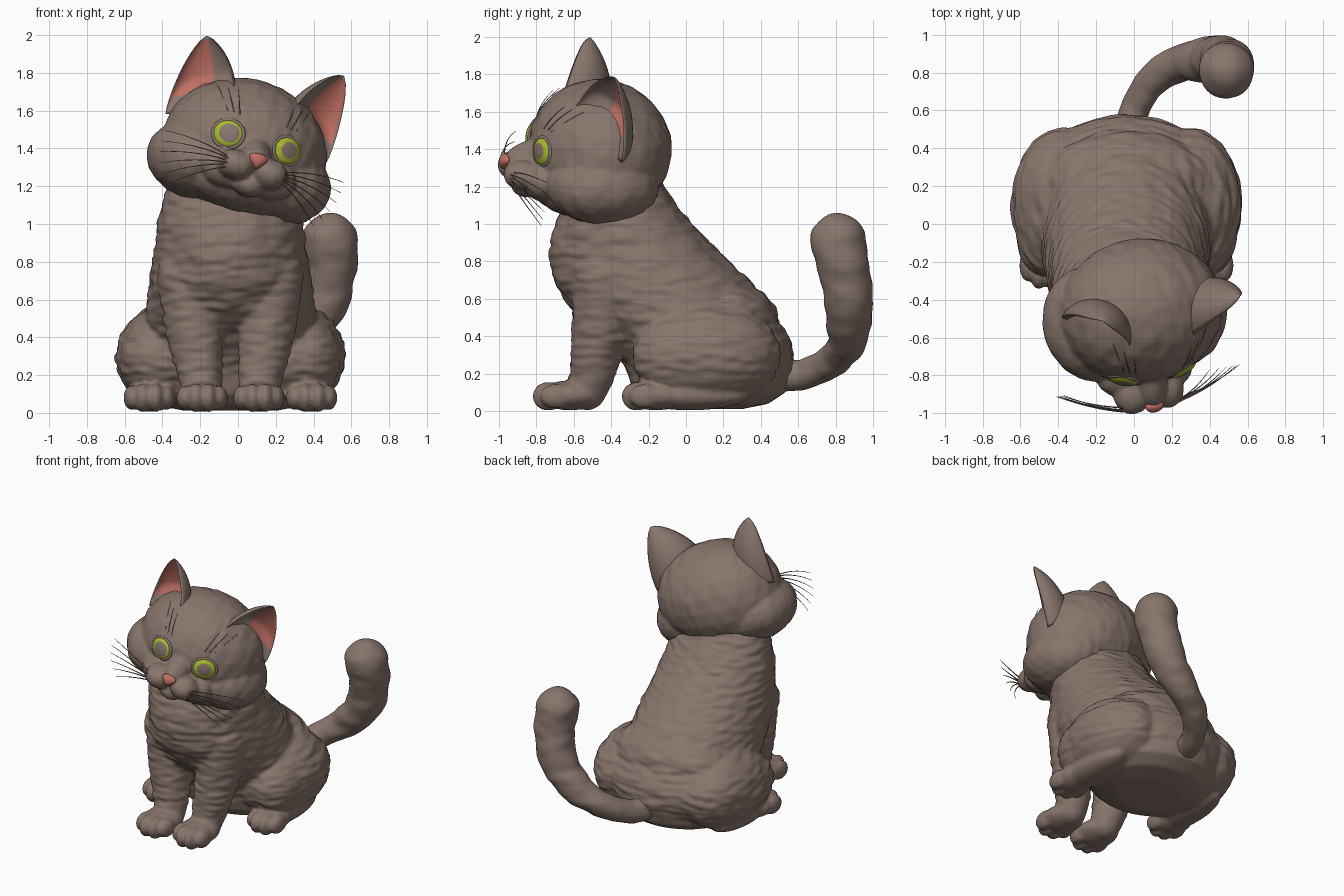
import bpy, bmesh, math
from mathutils import Matrix, Vector, noise
from mathutils.bvhtree import BVHTree

if "Cube" in bpy.data.objects:
    bpy.data.objects.remove(bpy.data.objects["Cube"])


def material(name, rgb):
    m = bpy.data.materials.new(name)
    m.diffuse_color = (*rgb, 1)
    m.use_nodes = True
    m.node_tree.nodes["Principled BSDF"].inputs["Base Color"].default_value = m.diffuse_color
    return m


FUR = material("grey brown fur", (0.245, 0.178, 0.149))
GREEN = material("green iris", (0.40, 0.50, 0.03))
PINK = material("pink skin", (0.52, 0.16, 0.125))
CX = -0.04                                        # symmetry plane of the body
HEAD = (Matrix.Translation((0.035, -0.46, 1.40))  # head is turned and tilted
        @ Matrix.Rotation(math.radians(10), 4, 'Z')
        @ Matrix.Rotation(math.radians(16), 4, 'Y'))


def add_object(name, mesh, mats):
    ob = bpy.data.objects.new(name, mesh)
    bpy.context.collection.objects.link(ob)
    if len(mesh.materials):
        mesh.materials.clear()
    index = [p.material_index for p in mesh.polygons]
    for m in mats:
        mesh.materials.append(m)
    for p, i in zip(mesh.polygons, index):
        p.use_smooth, p.material_index = True, min(i, len(mats) - 1)
    return ob


def from_bmesh(name, bm, mats, matrix=Matrix()):
    bmesh.ops.recalc_face_normals(bm, faces=bm.faces)
    mesh = bpy.data.meshes.new(name)
    bm.to_mesh(mesh)
    bm.free()
    mesh.transform(matrix)
    return add_object(name, mesh, mats)


def ball(bm, c, r, rot_x=0):
    r = (r, r, r) if isinstance(r, (int, float)) else r
    m = (Matrix.Translation(c) @ Matrix.Rotation(math.radians(rot_x), 4, 'X')
         @ Matrix.Diagonal((*r, 1)))
    bmesh.ops.create_icosphere(bm, subdivisions=3, radius=1, matrix=m)


def pair(bm, off, y, z, r, cx=CX, rot_x=0):
    for s in (-1, 1):
        ball(bm, (cx + s * off, y, z), r, rot_x)


def chain(bm, pts, steps=6):
    # tapered limb: balls along a path of (x, y, z, radius)
    for a, b in zip(pts, pts[1:]):
        for i in range(steps + 1):
            p = Vector(a).lerp(Vector(b), i / steps)
            ball(bm, p[:3], p[3])


def fuse(name, bm, voxel, smooth, fur_scale, fur_amp):
    # weld the overlapping pieces into one skin, then raise ridges of fur
    ob = from_bmesh(name, bm, [FUR])
    mod = ob.modifiers.new("weld", 'REMESH')
    mod.mode, mod.voxel_size = 'VOXEL', voxel
    mod = ob.modifiers.new("soften", 'SMOOTH')
    mod.factor, mod.iterations = 0.5, smooth
    dg = bpy.context.evaluated_depsgraph_get()
    mesh = bpy.data.meshes.new_from_object(ob.evaluated_get(dg))
    bpy.data.objects.remove(ob)
    normals = [v.normal.copy() for v in mesh.vertices]
    for v, n in zip(mesh.vertices, normals):
        q = Vector([a * b for a, b in zip(v.co, fur_scale)])
        fade = min(1, max(0, (v.co.z - 0.12) / 0.1)) if name != "head" else 1
        v.co += n * fur_amp * fade * noise.noise(q)
    return add_object(name, mesh, [FUR])


# body: torso lofted from level ellipses (z, front y, back y, half width)
sections = [(1.35, -.55, -.2, .25), (1.2, -.63, -.12, .34), (1.0, -.70, .03, .385),
            (.85, -.72, .18, .405), (.7, -.71, .34, .43), (.55, -.62, .46, .45),
            (.4, -.45, .54, .47), (.25, -.33, .58, .48), (.1, -.28, .53, .45),
            (.04, -.22, .44, .38), (.012, -.1, .3, .25)]
bm = bmesh.new()
rings = []
for z, y0, y1, hw in sections:
    rings.append([bm.verts.new((CX + hw * math.cos(t), (y0 + y1) / 2 + (y1 - y0) / 2 * math.sin(t), z))
                  for t in [i * math.tau / 40 for i in range(40)]])
for a, b in zip(rings, rings[1:]):
    for i in range(40):
        bm.faces.new((a[i], a[i - 1], b[i - 1], b[i]))
bm.faces.new(rings[0])
bm.faces.new(rings[-1])
# rump, haunches, hind feet
ball(bm, (CX, 0.2, 0.30), (0.53, 0.375, 0.285))
ball(bm, (CX, 0.22, 0.46), (0.45, 0.28, 0.24))
pair(bm, 0.33, 0.11, 0.30, (0.28, 0.40, 0.28))
pair(bm, 0.41, -0.02, 0.29, (0.18, 0.265, 0.22))
pair(bm, 0.42, 0.02, 0.085, (0.12, 0.32, 0.08))
pair(bm, 0.43, -0.16, 0.085, (0.125, 0.17, 0.08))
# front legs and paws
for s in (-1, 1):
    chain(bm, [(CX + s * .21, -.43, .72, .18), (CX + s * .19, -.46, .42, .15),
               (CX + s * .16, -.50, .2, .12), (CX + s * .15, -.53, .11, .105)])
pair(bm, 0.15, -0.62, 0.085, (0.135, 0.17, 0.08))
# toes
for off, y in ((0.15, -0.735), (0.43, -0.26)):
    for dx, dy in ((-.09, .04), (-.034, 0), (.034, 0), (.09, .04)):
        pair(bm, off + dx, y + dy, 0.08, (0.046, 0.085, 0.078 - dy * 0.3))
# chest ruff
ball(bm, (CX, -0.56, 0.85), (0.26, 0.17, 0.27))
fuse("body", bm, 0.0125, 4, (10, 8, 30), 0.011)

# tail
bm = bmesh.new()
chain(bm, [(-.03, .48, .19, .09), (.01, .62, .19, .08), (.07, .73, .235, .083), (.16, .81, .29, .092),
           (.28, .86, .37, .105), (.40, .872, .49, .122), (.47, .865, .62, .135),
           (.495, .84, .78, .138), (.49, .81, .91, .150)])
fuse("tail", bm, 0.0125, 10, (6, 6, 14), 0.010)

# head: cranium, cheeks, jaw, bridge, muzzle puffs and chin, made in its own frame
bm = bmesh.new()
ball(bm, (0, 0, 0), (0.445, 0.385, 0.37))
pair(bm, 0.235, -0.02, -0.13, (0.27, 0.31, 0.21), 0)
ball(bm, (0, -0.13, -0.19), (0.36, 0.24, 0.155))
ball(bm, (0, -0.36, -0.03), (0.085, 0.165, 0.085), 20)
pair(bm, 0.095, -0.425, -0.115, (0.1, 0.108, 0.082), 0)
pair(bm, 0.12, -0.33, -0.14, (0.14, 0.1, 0.11), 0)
ball(bm, (0, -0.385, -0.2), (0.09, 0.085, 0.06))
head = fuse("head", bm, 0.0115, 5, (20, 9, 7), 0.006)
bvh = BVHTree.FromPolygons([v.co for v in head.data.vertices],
                           [tuple(p.vertices) for p in head.data.polygons])
head.data.transform(HEAD)


def on_face(x, z):
    hit = bvh.ray_cast(Vector((x, -1, z)), Vector((0, 1, 0)))[0]
    return hit or Vector((x, -0.35, z))


# eyes: flattened balls, pupil cut by angle, with a low lid around each
for s, side, cut, shift in ((-1, "left", 0.72, 0.16), (1, "right", 0.80, 0.0)):
    p = on_face(s * 0.168, 0.035)
    du = on_face(s * 0.168 + 0.06, 0.035) - on_face(s * 0.168 - 0.06, 0.035)
    dv = on_face(s * 0.168, 0.095) - on_face(s * 0.168, -0.025)
    d = du.cross(dv).normalized()                 # direction the socket faces
    turn = d.to_track_quat('Z', 'Y').to_matrix().to_4x4()
    gaze = turn.to_3x3().inverted() @ (d + Vector((shift, 0, 0.03))).normalized()
    bm = bmesh.new()
    bmesh.ops.create_icosphere(bm, subdivisions=5, radius=1)
    for f in bm.faces:
        f.material_index = 1 if f.calc_center_median().dot(gaze) > cut else 0
    from_bmesh(side + "_eye", bm, [GREEN, FUR],
               HEAD @ Matrix.Translation(p - d * 0.012) @ turn @ Matrix.Diagonal((.080, .073, .032, 1)))
    bm = bmesh.new()
    grid = [[bm.verts.new(((.082 + .011 * math.cos(b)) * math.cos(a),
                           (.074 + .011 * math.cos(b)) * math.sin(a), .010 * math.sin(b)))
             for b in [j * math.tau / 10 for j in range(10)]]
            for a in [i * math.tau / 40 for i in range(40)]]
    for i in range(40):
        for j in range(10):
            bm.faces.new((grid[i][j], grid[i - 1][j], grid[i - 1][j - 1], grid[i][j - 1]))
    from_bmesh(side + "_eyelid", bm, [FUR], HEAD @ Matrix.Translation(p - d * 0.011) @ turn)

# nose: rounded pad narrowing downwards
bm = bmesh.new()
bmesh.ops.create_uvsphere(bm, u_segments=24, v_segments=16, radius=1)
for v in bm.verts:
    v.co.x *= 0.68 + 0.42 * v.co.z
from_bmesh("nose", bm, [PINK], HEAD @ Matrix.Translation((0, -0.508, -0.07))
           @ Matrix.Diagonal((.065, .034, .042, 1)))

# ears: tapering shells, hollow, with pink skin on the outer half of the hollow
N, ROWS = 40, 18
for s, side in ((-1, "left"), (1, "right")):
    base = Vector((s * 0.265, 0.0, 0.17))
    tip = Vector((s * 0.385 + 0.02, -0.015, 0.515))
    u = Vector((s * 0.66, 0.50, -0.44)).normalized()      # towards outer edge
    back = u.cross(tip - base).normalized()
    back *= 1 if back.y > 0 else -1
    bm = bmesh.new()
    rows = []
    for r in range(ROWS + 1):
        v = r / ROWS
        w = 0.20 * (1 - v ** 1.6) ** 0.75 + 0.004
        c = base.lerp(tip, v) + back * 0.02 * math.sin(v * math.pi)
        ring = []
        for i in range(N):
            a = i * math.tau / N
            depth = 0.85 * w * math.sin(a) if a <= math.pi else -0.60 * w * math.sin(a) * min(1, v * 2.5)
            ring.append(bm.verts.new(c + u * w * math.cos(a) + back * (depth - 0.42 * w)))
        rows.append(ring)
    for r in range(ROWS):
        for i in range(N):
            f = bm.faces.new((rows[r][i - 1], rows[r][i], rows[r + 1][i], rows[r + 1][i - 1]))
            a = (i - 0.5) * math.tau / N
            inside = math.sin(a) < -0.2 and math.cos(a) > -0.2
            f.material_index = 1 if inside and 3 < r < ROWS - 1 else 0
    bm.faces.new(rows[0])
    bm.faces.new(rows[-1])
    from_bmesh(side + "_ear", bm, [FUR, PINK], HEAD)


def hairs(name, strands, radius):
    # thin tapered tubes through three points, in the head frame
    cu = bpy.data.curves.new(name, 'CURVE')
    cu.dimensions, cu.bevel_depth, cu.bevel_resolution = '3D', radius, 1
    for a, m, b in strands:
        sp = cu.splines.new('POLY')
        sp.points.add(8)
        for i, pt in enumerate(sp.points):
            t = i / 8
            q = HEAD @ (a * (1 - t) ** 2 + m * 2 * t * (1 - t) + b * t * t)
            pt.co, pt.radius = (*q, 1), 1 - 0.7 * t
    ob = bpy.data.objects.new(name, cu)
    bpy.context.collection.objects.link(ob)
    mesh = bpy.data.meshes.new_from_object(ob.evaluated_get(bpy.context.evaluated_depsgraph_get()))
    bpy.data.objects.remove(ob)
    add_object(name, mesh, [FUR])


# whiskers and brow hairs
for s, side in ((-1, "left"), (1, "right")):
    fan, brow = [], []
    for k in range(6):
        ang = math.radians(8 - 10 * k)
        a = on_face(s * (0.165 - 0.01 * (k % 2)), -0.085 - 0.012 * k)
        b = Vector((s * (0.13 + 0.37 * math.cos(ang)), -0.37, -0.09 + 0.33 * math.sin(ang)))
        fan.append((a, (a + b) / 2 + Vector((0, -0.03, 0.03)), b))
    for k in range(3):
        a = on_face(s * (0.13 + 0.03 * k), 0.15)
        b = on_face(s * (0.16 + 0.05 * k), 0.27) + Vector((0, -0.02, 0.01))
        brow.append((a, (a + b) / 2 + Vector((0, -0.025, 0)), b))
    hairs(side + "_whiskers", fan, 0.0042)
    hairs(side + "_brow_hairs", brow, 0.0035)
